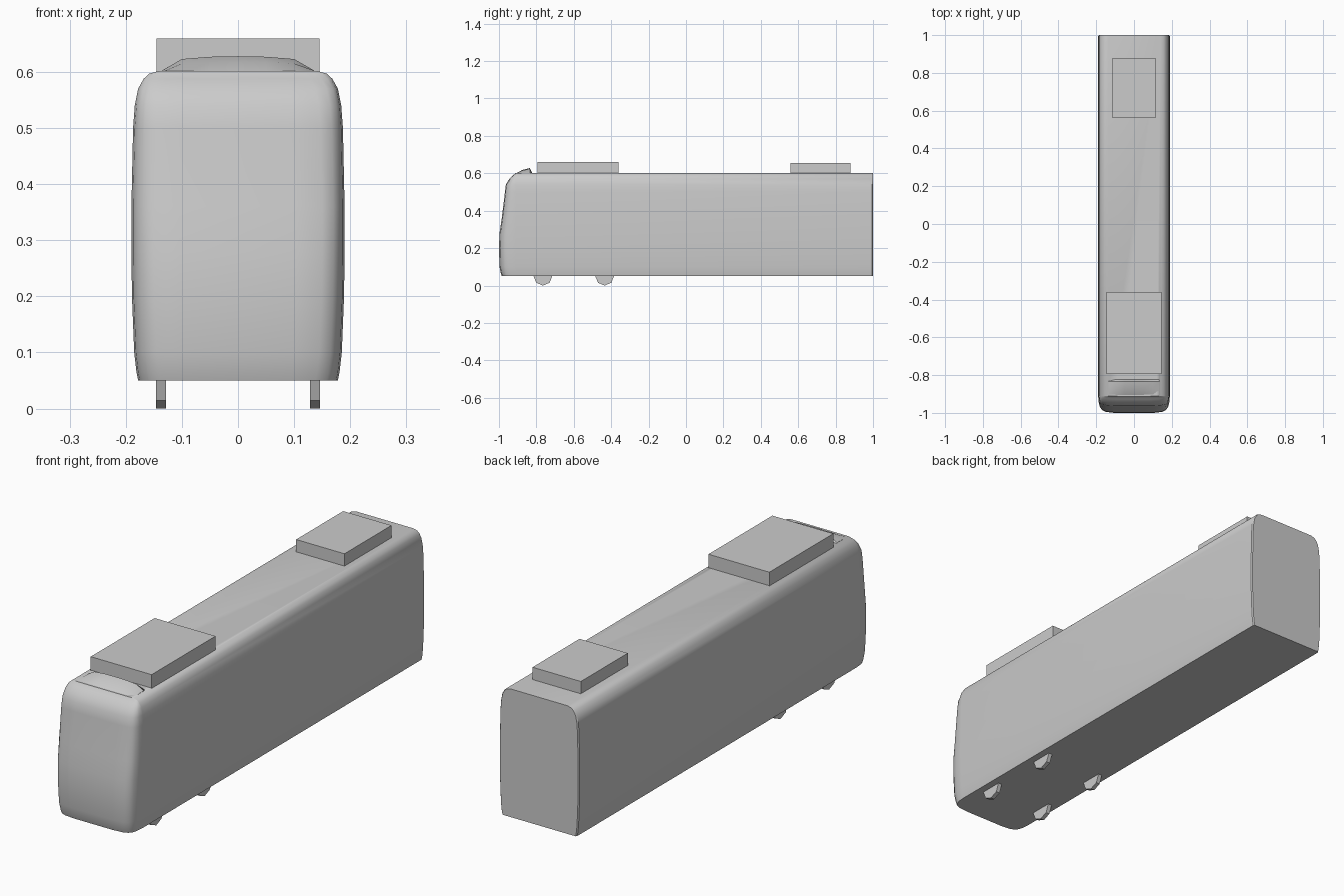
import bpy
import bmesh
import math

cube = bpy.data.objects.get("Cube")
if cube:
    bpy.data.objects.remove(cube, do_unlink=True)

# Single flat colour
grey = bpy.data.materials.new("light grey")
grey.use_nodes = True
grey.diffuse_color = (0.6, 0.6, 0.6, 1)
grey.node_tree.nodes["Principled BSDF"].inputs["Base Color"].default_value = (0.6, 0.6, 0.6, 1)


def finish(name, bm, smooth=False):
    bmesh.ops.recalc_face_normals(bm, faces=bm.faces)
    mesh = bpy.data.meshes.new(name)
    bm.to_mesh(mesh)
    bm.free()
    mesh.materials.append(grey)
    obj = bpy.data.objects.new(name, mesh)
    bpy.context.collection.objects.link(obj)
    if smooth:
        bpy.ops.object.select_all(action="DESELECT")
        obj.select_set(True)
        bpy.context.view_layer.objects.active = obj
        bpy.ops.object.shade_smooth_by_angle(angle=math.radians(35))
    return obj


def loft(name, rings, smooth=False):
    """Skin closed rings of equal length and cap both ends."""
    bm = bmesh.new()
    loops = [[bm.verts.new(p) for p in ring] for ring in rings]
    for a, b in zip(loops, loops[1:]):
        for i in range(len(a)):
            j = (i + 1) % len(a)
            bm.faces.new((a[i], a[j], b[j], b[i]))
    bm.faces.new(loops[0][::-1])
    bm.faces.new(loops[-1])
    return finish(name, bm, smooth)


def box(name, half_x, y0, y1, z0, z1):
    ring = [(-half_x, y0), (half_x, y0), (half_x, y1), (-half_x, y1)]
    return loft(name, [[(x, y, z) for x, y in ring] for z in (z0, z1)])


# Body: plan outlines stacked by height as (z, half width, nose y)
NOSE_START = -0.91
levels = [(0.05, 0.178, -0.985), (0.065, 0.181, -0.99), (0.1, 0.185, -0.997),
          (0.2, 0.189, -1.0), (0.28, 0.19, -0.997), (0.36, 0.19, -0.985),
          (0.5, 0.187, -0.968), (0.54, 0.184, -0.963), (0.57, 0.178, -0.945),
          (0.588, 0.168, -0.927), (0.597, 0.158, -0.915), (0.602, 0.14, -0.912)]
# Nose corner: (inset from side, share of nose length)
corner = [(0, 0), (0.003, 0.4), (0.009, 0.65), (0.02, 0.83), (0.04, 0.94), (0.085, 1)]


def outline(z, w, nose):
    half = [(w - 0.004, 1.0), (w, 0.995)]
    half += [(w - d, NOSE_START + (nose - NOSE_START) * t) for d, t in corner]
    return [(x, y, z) for x, y in half] + [(-x, y, z) for x, y in reversed(half)]


loft("body", [outline(*level) for level in levels], smooth=True)

# Raised fairing over the windscreen: side profiles swept across the roof
stations = [(0.135, 0.001), (0.1, 0.021), (0.05, 0.025)]
stations = [(-x, h) for x, h in stations] + [(0, 0.026)] + [(x, h) for x, h in reversed(stations)]
loft("roof_fairing",
     [[(x, -0.908, 0.6), (x, -0.875, 0.602 + 0.62 * h), (x, -0.835, 0.602 + h), (x, -0.822, 0.6)]
      for x, h in stations], smooth=True)

# Roof equipment
box("front_roof_unit", 0.145, -0.795, -0.36, 0.595, 0.66)
box("rear_roof_unit", 0.115, 0.56, 0.88, 0.595, 0.655)

# Wheels: thin octagonal discs half hidden in the floor
for axle, y in (("front", -0.765), ("rear", -0.435)):
    for side, x in (("left", 0.137), ("right", -0.137)):
        rings = [[(x + dx, y + 0.05 * math.cos(k * math.pi / 4), 0.05 + 0.05 * math.sin(k * math.pi / 4))
                  for k in range(8)] for dx in (-0.009, 0.009)]
        loft(f"{axle}_{side}_wheel", rings)
